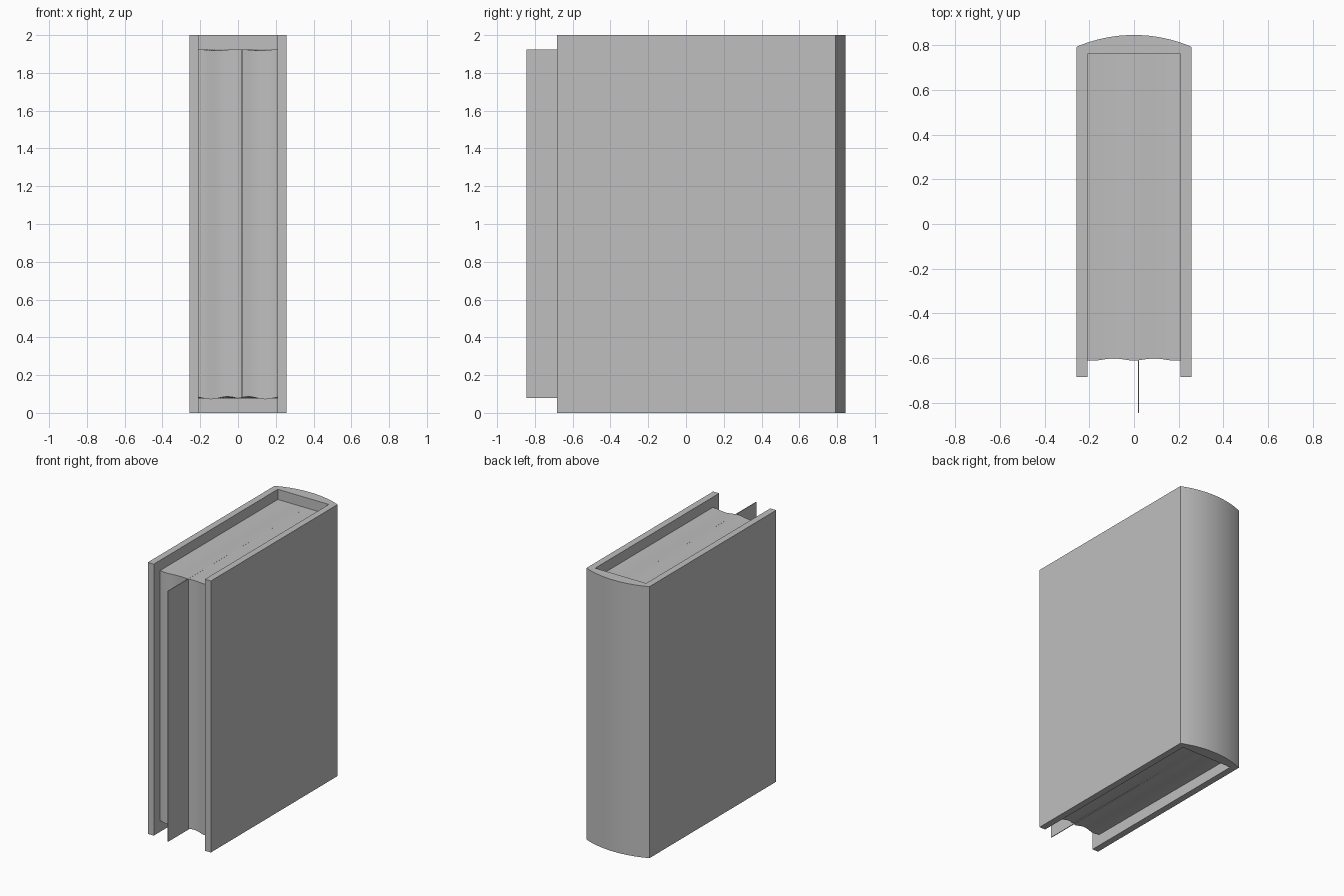
import bpy, bmesh, math

if "Cube" in bpy.data.objects:
    bpy.data.objects.remove(bpy.data.objects["Cube"])

grey = bpy.data.materials.new("plain grey")
grey.diffuse_color = (0.52, 0.52, 0.52, 1)
grey.use_nodes = True
grey.node_tree.nodes["Principled BSDF"].inputs["Base Color"].default_value = grey.diffuse_color


def make_object(name, bm):
    bmesh.ops.recalc_face_normals(bm, faces=bm.faces)
    mesh = bpy.data.meshes.new(name)
    bm.to_mesh(mesh)
    bm.free()
    mesh.materials.append(grey)
    obj = bpy.data.objects.new(name, mesh)
    bpy.context.collection.objects.link(obj)
    return obj


def shade(obj, degrees=30):
    bpy.ops.object.select_all(action='DESELECT')
    obj.select_set(True)
    bpy.context.view_layer.objects.active = obj
    bpy.ops.object.shade_smooth_by_angle(angle=math.radians(degrees))


# Cover: two boards joined by a rounded spine, one U-shaped outline extruded upward
W, IN = 0.257, 0.208
FRONT, INNER_BACK, BOARD_BACK, SPINE = -0.683, 0.76, 0.792, 0.845
rise = SPINE - BOARD_BACK
radius = (W * W + rise * rise) / (2 * rise)
half = math.asin(W / radius)
STEPS = 24
outline = [(-IN, INNER_BACK), (-IN, FRONT), (-W, FRONT)]
for i in range(STEPS + 1):
    a = -half + 2 * half * i / STEPS
    outline.append((radius * math.sin(a), SPINE - radius + radius * math.cos(a)))
outline += [(W, FRONT), (IN, FRONT), (IN, INNER_BACK)]

bm = bmesh.new()
face = bm.faces.new([bm.verts.new((x, y, 0)) for x, y in outline])
up = bmesh.ops.extrude_face_region(bm, geom=[face])["geom"]
bmesh.ops.translate(bm, vec=(0, 0, 2), verts=[v for v in up if isinstance(v, bmesh.types.BMVert)])
shade(make_object("cover", bm), 15)

# Page block: cross-sections across x, gently rippled toward the open edge
bm = bmesh.new()
COLS = 32
rings = []
for i in range(COLS + 1):
    x = -IN + 2 * IN * i / COLS
    front = -0.606 + 0.005 * math.cos(2 * math.pi * (abs(x) - 0.09) / 0.19)
    top = 1.922 + 0.003 * math.cos(2 * math.pi * x / 0.23)
    bottom = 0.079 + 0.007 * math.cos(2 * math.pi * (abs(x) - 0.055) / 0.18)
    rings.append([bm.verts.new(p) for p in (
        (x, front, bottom), (x, front, top),
        (x, INNER_BACK, 1.925), (x, INNER_BACK, 0.076))])
for a, b in zip(rings, rings[1:]):
    for j in range(4):
        k = (j + 1) % 4
        bm.faces.new((a[j], a[k], b[k], b[j]))
bm.faces.new(rings[0])
bm.faces.new(rings[-1])
shade(make_object("page_block", bm))

# Bookmark: a thin sheet running through the pages and out at the open edge
bm = bmesh.new()
bmesh.ops.create_cube(bm, size=1)
y0, y1, z0, z1 = -0.845, 0.755, 0.078, 1.925
bmesh.ops.scale(bm, vec=(0.005, y1 - y0, z1 - z0), verts=bm.verts)
bmesh.ops.translate(bm, vec=(0.02, (y0 + y1) / 2, (z0 + z1) / 2), verts=bm.verts)
make_object("bookmark", bm)
